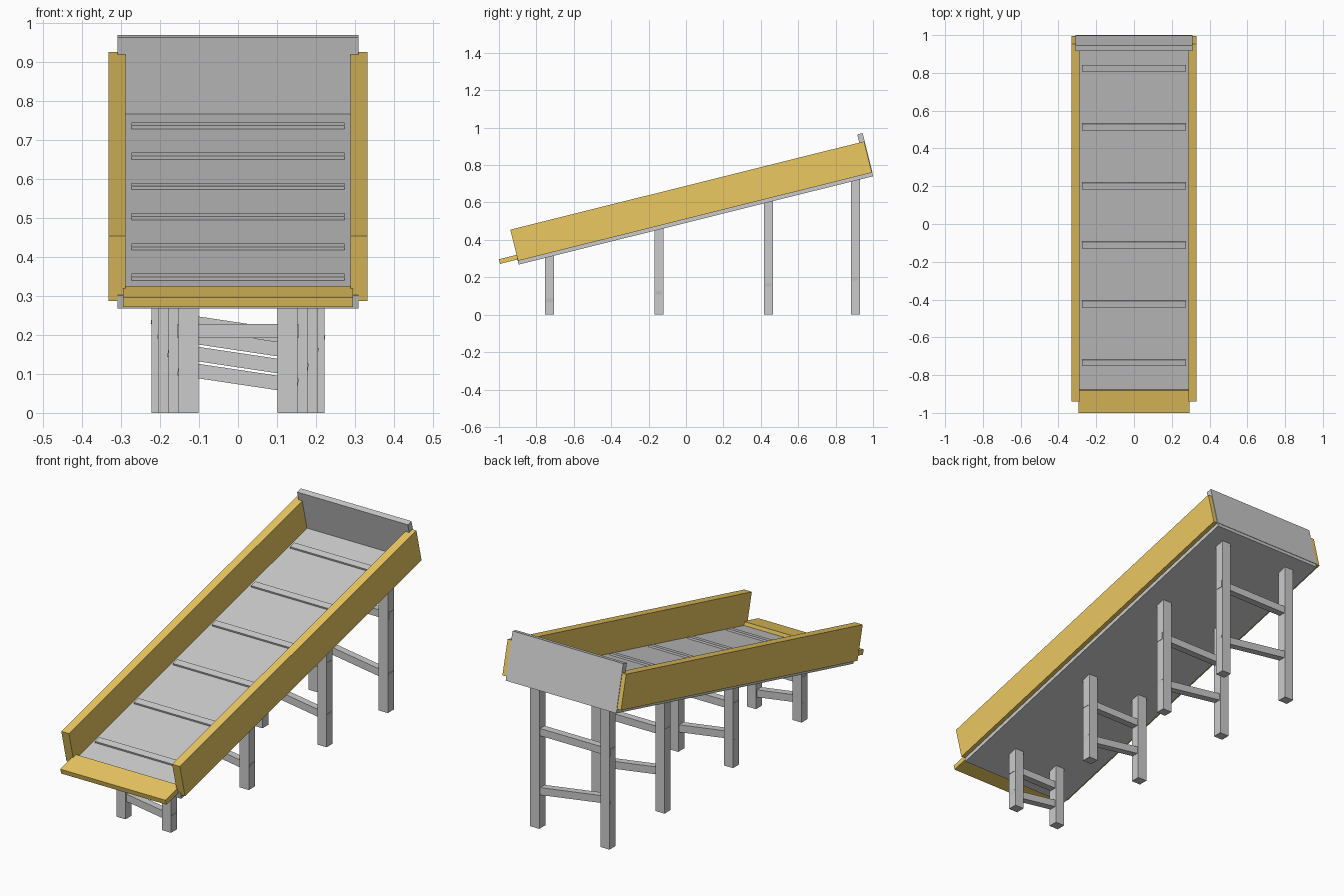
import bpy, math
from mathutils import Matrix, Vector

if "Cube" in bpy.data.objects:
    bpy.data.objects.remove(bpy.data.objects["Cube"])

ANGLE = math.radians(14)
# Frame of the sloped bed: origin at the low end of the deck underside
BED = Matrix.Translation((0, -0.895, 0.268)) @ Matrix.Rotation(ANGLE, 4, 'X')

orange = bpy.data.materials.new("orange_paint")
orange.diffuse_color = (0.83, 0.58, 0.12, 1)
orange.use_nodes = True
orange.node_tree.nodes["Principled BSDF"].inputs["Base Color"].default_value = orange.diffuse_color


def box(name, x, y, z, frame=Matrix(), mat=None):
    """Box from (min, max) ranges, placed in the given frame."""
    bpy.ops.mesh.primitive_cube_add(size=1)
    ob = bpy.context.object
    ob.name = name
    mid = Vector([(r[0] + r[1]) / 2 for r in (x, y, z)])
    dims = [r[1] - r[0] for r in (x, y, z)]
    ob.data.transform(Matrix.Translation(mid) @ Matrix.Diagonal((*dims, 1)))
    ob.matrix_world = frame
    if mat:
        ob.data.materials.append(mat)
    return ob


# Sloped bed
box("deck", (-0.31, 0.31), (0, 1.953), (0, 0.035), BED)
box("end_panel", (-0.31, 0.31), (1.925, 1.955), (0.02, 0.237), BED)
box("front_lip", (-0.295, 0.295), (-0.095, 0.028), (0.028, 0.053), BED, orange)
box("right_rail", (0.289, 0.332), (0.002, 1.952), (0.02, 0.192), BED, orange)
box("left_rail", (-0.332, -0.289), (0.002, 1.952), (0.02, 0.192), BED, orange)

# Cross slats on the deck
for i in range(6):
    s = 0.175 + i * 0.3215
    box(f"slat_{i + 1}", (-0.274, 0.274), (s - 0.0175, s + 0.0175), (0.03, 0.044), BED)

# Leg pairs, wider apart toward the tall end, each with a level and a tilted brace
for i, (y, outer) in enumerate([(-0.73, 0.153), (-0.145, 0.179), (0.44, 0.205), (0.905, 0.222)]):
    h = 0.268 + (y + 0.895) * math.tan(ANGLE)
    for side, sx in (("left", -1), ("right", 1)):
        xs = sorted((sx * outer, sx * (outer - 0.051)))
        box(f"{side}_leg_{i + 1}", xs, (y - 0.024, y + 0.024), (0, h + 0.007))
    half = outer + 0.002
    for name, z, tilt in (("upper", 0.68 * h, 0), ("lower", 0.298 * h, math.radians(8.5))):
        frame = Matrix.Translation((0, y, z)) @ Matrix.Rotation(tilt, 4, 'Y')
        box(f"{name}_brace_{i + 1}", (-half, half), (-0.018, 0.018), (-0.0185, 0.0185), frame)
